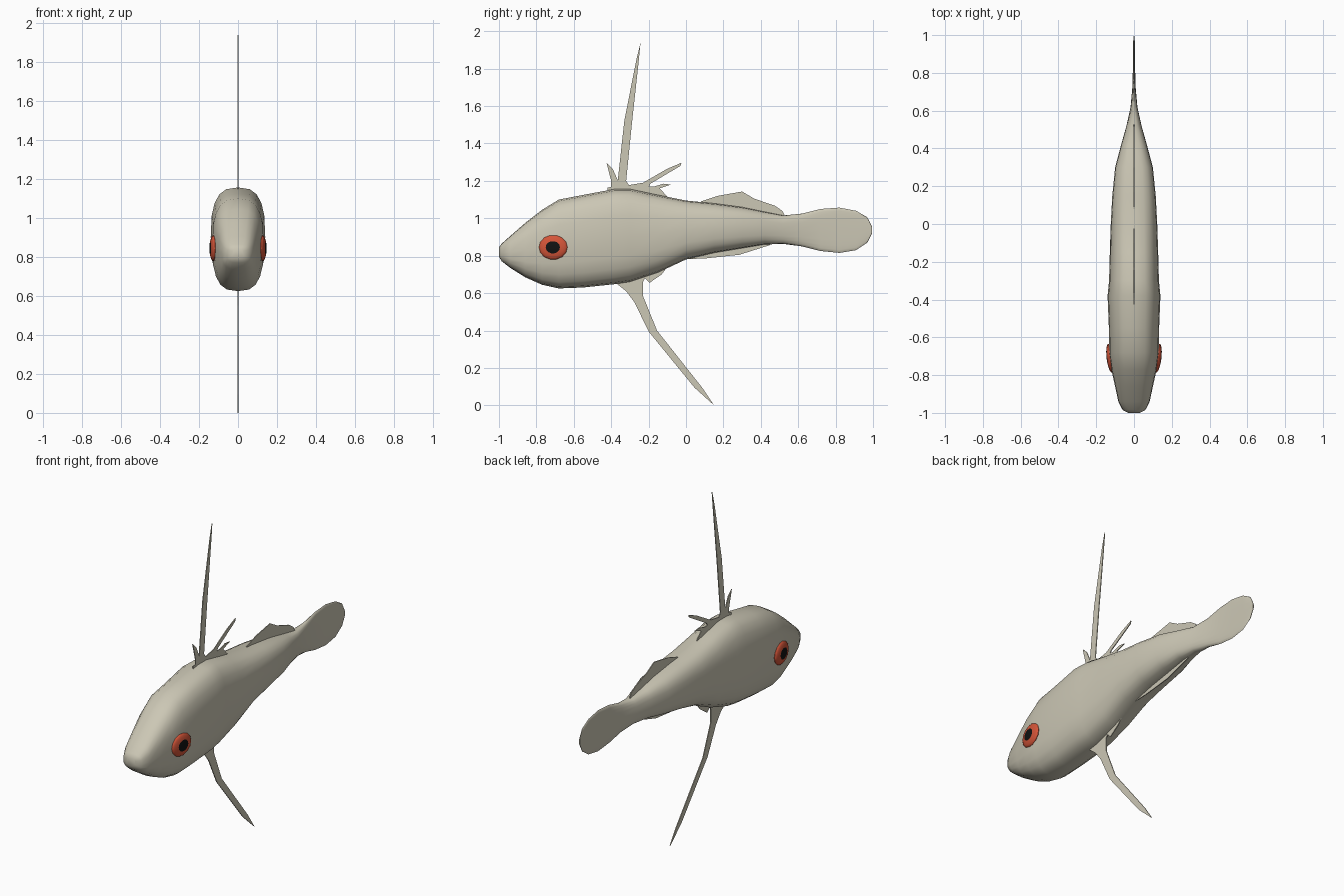
import bpy, bmesh, math
from mathutils import Matrix

cube = bpy.data.objects.get("Cube")
if cube:
    bpy.data.objects.remove(cube, do_unlink=True)


def make_material(name, rgb):
    mat = bpy.data.materials.new(name)
    mat.use_nodes = True
    colour = (*rgb, 1)
    mat.diffuse_color = colour
    mat.node_tree.nodes["Principled BSDF"].inputs["Base Color"].default_value = colour
    return mat


skin = make_material("pale beige skin", (.6, .57, .46))
iris = make_material("orange red iris", (.66, .09, .04))
black = make_material("black pupil", (.006, .006, .006))


def add_object(name, bm, materials, smooth_angle=None):
    bmesh.ops.recalc_face_normals(bm, faces=bm.faces)
    mesh = bpy.data.meshes.new(name)
    bm.to_mesh(mesh)
    bm.free()
    for mat in materials:
        mesh.materials.append(mat)
    obj = bpy.data.objects.new(name, mesh)
    bpy.context.collection.objects.link(obj)
    if smooth_angle:
        bpy.ops.object.select_all(action="DESELECT")
        obj.select_set(True)
        bpy.context.view_layer.objects.active = obj
        bpy.ops.object.shade_smooth_by_angle(angle=math.radians(smooth_angle))
    return obj


# Body and tail: rounded sections lofted along y (y, bottom, top, half width)
SECTIONS = [
    (-1, .795, .845, .03), (-.985, .77, .865, .06), (-.94, .735, .905, .083),
    (-.86, .685, .975, .1), (-.77, .645, 1.045, .12), (-.68, .625, 1.1, .132),
    (-.55, .63, 1.125, .133), (-.38, .648, 1.157, .14), (-.3, .66, 1.157, .132),
    (-.15, .71, 1.125, .128), (0, .78, 1.095, .123), (.15, .815, 1.08, .115),
    (.3, .84, 1.06, .1), (.42, .86, 1.035, .068), (.52, .863, 1.015, .04),
    (.62, .85, 1.025, .018), (.72, .825, 1.05, .009), (.82, .815, 1.057, .006),
    (.91, .83, 1.04, .005), (.97, .87, 1.005, .004), (.995, .92, .955, .003),
]
SIDES = 20
POWER = 2 / 2.8


def rounded(value):
    return math.copysign(abs(value) ** POWER, value)


bm = bmesh.new()
rings = []
for y, bottom, top, half in SECTIONS:
    middle, height = (bottom + top) / 2, (top - bottom) / 2
    ring = []
    for i in range(SIDES):
        a = math.tau * i / SIDES
        ring.append(bm.verts.new((half * rounded(math.cos(a)), y,
                                  middle + height * rounded(math.sin(a)))))
    rings.append(ring)
for near, far in zip(rings, rings[1:]):
    for i in range(SIDES):
        j = (i + 1) % SIDES
        bm.faces.new((near[i], near[j], far[j], far[i]))
bm.faces.new(rings[0])
bm.faces.new(rings[-1])
add_object("body_and_tail", bm, [skin], 50)


# Fins: thin plates on the centre plane, outlined as (y, z)
def add_fin(name, outline):
    bm = bmesh.new()
    bm.faces.new([bm.verts.new((0, y, z)) for y, z in outline])
    fin = add_object(name, bm, [skin])
    solid = fin.modifiers.new("thickness", "SOLIDIFY")
    solid.thickness = .005
    solid.offset = 0


add_fin("long_dorsal_spine", [
    (-.41, 1.14), (-.365, 1.2), (-.33, 1.52), (-.265, 1.85), (-.243, 1.94),
    (-.255, 1.82), (-.29, 1.5), (-.32, 1.2), (-.28, 1.14)])
add_fin("front_dorsal_spine", [
    (-.4, 1.14), (-.4, 1.2), (-.425, 1.297), (-.392, 1.265),
    (-.35, 1.17), (-.35, 1.14)])
add_fin("rear_dorsal_spine", [
    (-.33, 1.14), (-.32, 1.175), (-.23, 1.19), (-.1, 1.265), (-.024, 1.297),
    (-.03, 1.28), (-.19, 1.185), (-.22, 1.13)])
add_fin("dorsal_spine_base", [
    (-.42, 1.13), (-.42, 1.165), (-.3, 1.175), (-.17, 1.17), (-.12, 1.185),
    (-.08, 1.18), (-.14, 1.16), (-.1, 1.115), (-.2, 1.1)])
add_fin("rear_dorsal_fin", [
    (.07, 1.06), (.08, 1.09), (.17, 1.12), (.3, 1.143), (.365, 1.105),
    (.475, 1.067), (.515, 1.04), (.53, 1.01), (.4, 1.01), (.2, 1.04)])
add_fin("anal_fin", [
    (-.01, .81), (0, .782), (.1, .785), (.285, .805), (.38, .835),
    (.45, .857), (.45, .88), (.2, .85)])
add_fin("pelvic_fin", [
    (-.37, .68), (-.37, .65), (-.32, .61), (-.275, .55), (-.2, .395),
    (.045, .095), (.15, 0), (.09, .09), (-.155, .4), (-.23, .585),
    (-.23, .66), (-.215, .69)])
add_fin("pelvic_fin_lobe", [
    (-.23, .7), (-.22, .68), (-.195, .655), (-.13, .7), (-.1, .74)])

# Eyes: flattened domes with the pupil set by distance from the pole
for name, side in (("left_eye", 1), ("right_eye", -1)):
    bm = bmesh.new()
    bmesh.ops.create_uvsphere(bm, u_segments=14, v_segments=12, radius=1)
    for face in bm.faces:
        centre = face.calc_center_median()
        if math.hypot(centre.x, centre.y) < .5:
            face.material_index = 1
    bmesh.ops.transform(bm, verts=bm.verts, matrix=(
        Matrix.Translation((side * .126, -.71, .845))
        @ Matrix.Rotation(side * math.radians(-7), 4, "Z")
        @ Matrix.Diagonal((.019, .077, .066, 1))
        @ Matrix.Rotation(math.pi / 2, 4, "Y")))
    add_object(name, bm, [iris, black], 40)
